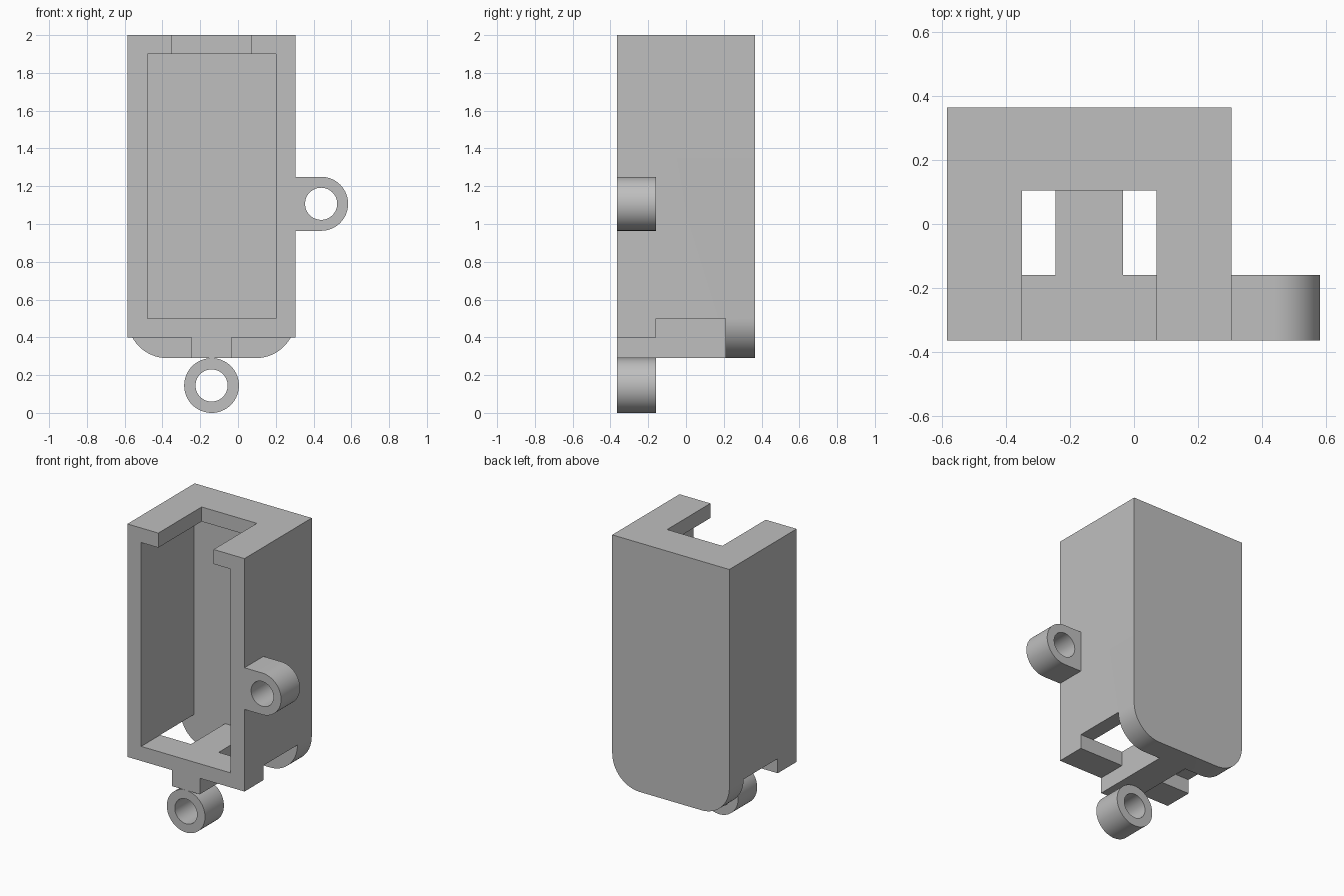
import bpy, bmesh
from math import sin, cos, pi, radians

cube = bpy.data.objects.get("Cube")
if cube:
    bpy.data.objects.remove(cube)

grey = bpy.data.materials.new("plain grey")
grey.use_nodes = True
COLOUR = (0.52, 0.52, 0.52, 1)
grey.diffuse_color = COLOUR
grey.node_tree.nodes["Principled BSDF"].inputs["Base Color"].default_value = COLOUR

# Main dimensions
MID = -0.14                    # centre line of the housing
LEFT, RIGHT = -0.585, 0.305
FRONT, BACK = -0.365, 0.365
BASE, FLOOR, TOP = 0.29, 0.50, 2.0
LUG_BACK = -0.16
PLATE = 0.21                   # front of the back plate
ROUND = 0.21                   # radius of its lower corners


def prism(name, points, y0, y1):
    """Extrude an x-z outline from y0 to y1."""
    bm = bmesh.new()
    face = bm.faces.new([bm.verts.new((x, y0, z)) for x, z in points])
    ext = bmesh.ops.extrude_face_region(bm, geom=[face])["geom"]
    bmesh.ops.translate(bm, vec=(0, y1 - y0, 0),
                        verts=[g for g in ext if isinstance(g, bmesh.types.BMVert)])
    bmesh.ops.recalc_face_normals(bm, faces=bm.faces)
    mesh = bpy.data.meshes.new(name)
    bm.to_mesh(mesh)
    bm.free()
    mesh.materials.append(grey)
    obj = bpy.data.objects.new(name, mesh)
    bpy.context.collection.objects.link(obj)
    return obj


def box(name, x0, x1, y0, y1, z0, z1):
    return prism(name, [(x0, z0), (x1, z0), (x1, z1), (x0, z1)], y0, y1)


def arc(cx, cz, r, a0, a1, n):
    return [(cx + r * cos(a0 + (a1 - a0) * i / n),
             cz + r * sin(a0 + (a1 - a0) * i / n)) for i in range(n + 1)]


def circle(cx, cz, r):
    return arc(cx, cz, r, 0, 2 * pi, 64)[:-1]


def cut(obj, cutter):
    """Subtract the cutter and remove it."""
    cutter.hide_render = True
    mod = obj.modifiers.new("cut", 'BOOLEAN')
    mod.operation, mod.solver, mod.object = 'DIFFERENCE', 'EXACT', cutter
    bpy.context.view_layer.objects.active = obj
    bpy.ops.object.modifier_apply(modifier=mod.name)
    bpy.data.objects.remove(cutter)


# Housing: block with an open front and a notch in the roof
housing = box("housing", LEFT, RIGHT, FRONT, BACK, BASE, TOP)
cut(housing, box("cavity", -0.48, 0.20, -0.5, PLATE, FLOOR, 1.9))
cut(housing, box("roof_notch", -0.35, 0.07, -0.5, 0.105, 1.8, 2.1))

# Underside, the same on both sides of the central rib
for s in (-1, 1):
    def side(a, b):
        return sorted((MID + s * a, MID + s * b))
    cut(housing, box("floor_opening", *side(0.105, 0.34), LUG_BACK, PLATE, 0.2, 0.6))
    cut(housing, box("undercut", *side(0.105, 0.6), LUG_BACK, PLATE, 0.2, FLOOR))
    cut(housing, box("front_step", *side(0.105, 0.6), -0.5, -0.1, 0.2, 0.4))
    # rounded lower corner of the back plate
    edge = MID + s * 0.445
    outline = [(MID + s * (0.445 - ROUND + ROUND * sin(t)), BASE + ROUND - ROUND * cos(t))
               for t in (pi / 2 * i / 16 for i in range(17))]
    outline += [(edge + s * 0.1, BASE + ROUND), (edge + s * 0.1, BASE - 0.1),
                (outline[0][0], BASE - 0.1)]
    cut(housing, prism("corner", outline, 0.1, 0.5))

# Side lug with a straight root
side_lug = prism("side_lug", [(RIGHT, 1.25), (RIGHT, 0.964)]
                 + arc(0.44, 1.107, 0.143, -pi / 2, pi / 2, 32), FRONT, LUG_BACK)
cut(side_lug, prism("side_hole", circle(0.44, 1.107, 0.085), -0.5, 0))

# Ring hanging under the rib
bottom_ring = prism("bottom_ring", circle(MID, 0.145, 0.145), FRONT, LUG_BACK)
cut(bottom_ring, prism("ring_hole", circle(MID, 0.145, 0.085), -0.5, 0))

# Smooth the curved walls and keep the edges sharp
bpy.ops.object.select_all(action='DESELECT')
for obj in (housing, side_lug, bottom_ring):
    obj.select_set(True)
bpy.context.view_layer.objects.active = housing
bpy.ops.object.shade_smooth_by_angle(angle=radians(30))
